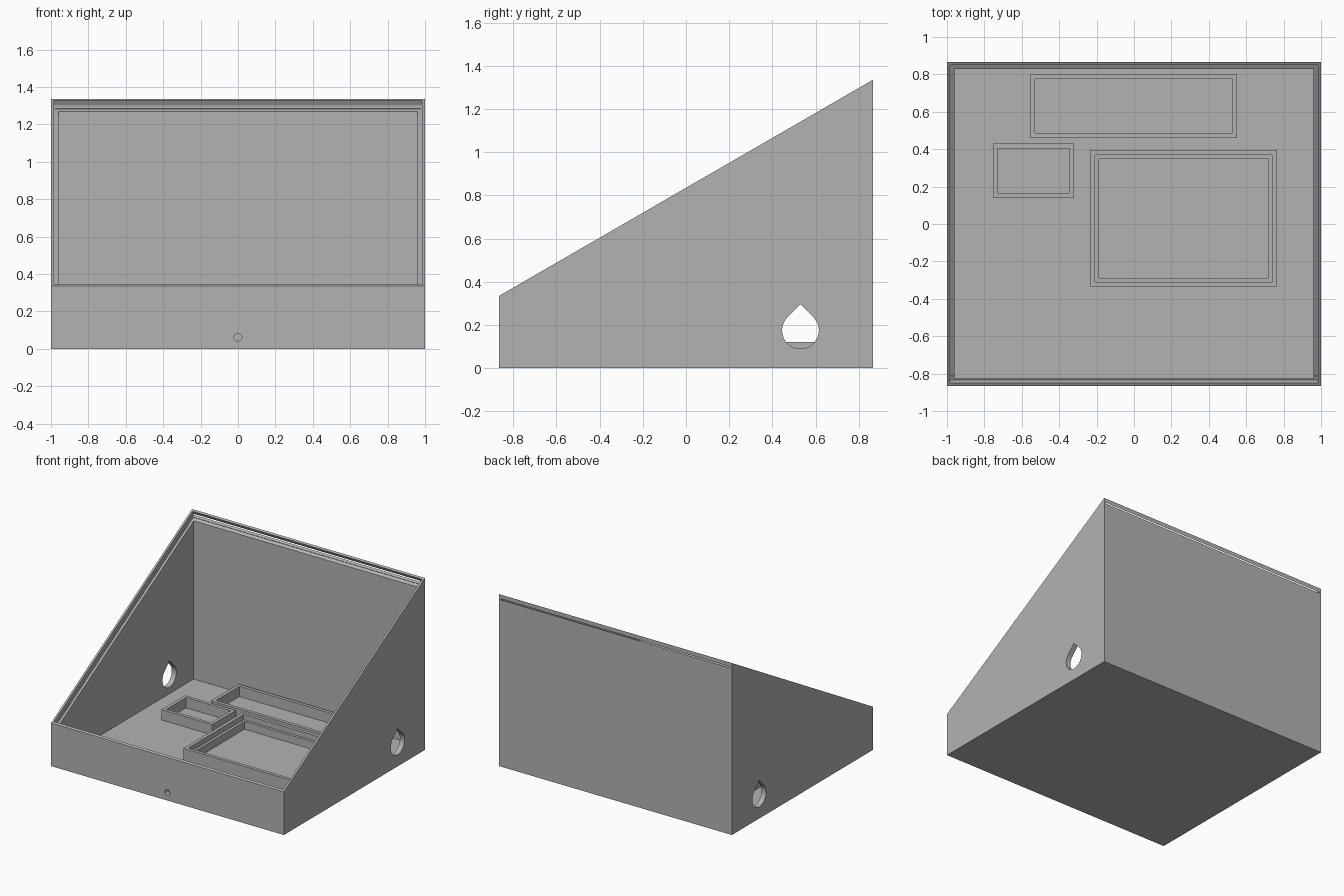
import bpy, bmesh, math
from mathutils import Matrix, Vector

if "Cube" in bpy.data.objects:
    bpy.data.objects.remove(bpy.data.objects["Cube"])

grey = bpy.data.materials.new("plain grey")
grey.diffuse_color = (0.45, 0.45, 0.45, 1)
grey.use_nodes = True
grey.node_tree.nodes["Principled BSDF"].inputs["Base Color"].default_value = grey.diffuse_color

W, D = 1.0, 0.865            # half width, half depth
Z_FRONT, Z_BACK = 0.335, 1.335
TILT = math.atan2(Z_BACK - Z_FRONT, 2 * D)


def prism(name, profile, lo, hi, axis="x"):
    """Extrude a 2D profile along x, y or z."""
    place = {"x": lambda a, b, t: (t, a, b),
             "y": lambda a, b, t: (a, t, b),
             "z": lambda a, b, t: (a, b, t)}[axis]
    bm = bmesh.new()
    face = bm.faces.new([bm.verts.new(place(a, b, lo)) for a, b in profile])
    top = bmesh.ops.extrude_face_region(bm, geom=[face])["geom"]
    verts = [g for g in top if isinstance(g, bmesh.types.BMVert)]
    bmesh.ops.translate(bm, verts=verts, vec=Vector(place(0, 0, hi - lo)))
    bmesh.ops.recalc_face_normals(bm, faces=bm.faces)
    mesh = bpy.data.meshes.new(name)
    bm.to_mesh(mesh)
    bm.free()
    mesh.materials.append(grey)
    obj = bpy.data.objects.new(name, mesh)
    bpy.context.collection.objects.link(obj)
    return obj


def box(name, x0, x1, y0, y1, z0, z1):
    return prism(name, [(x0, y0), (x1, y0), (x1, y1), (x0, y1)], z0, z1, "z")


def cut(target, cutter):
    """Subtract the cutter, then remove it."""
    mod = target.modifiers.new("cut", "BOOLEAN")
    mod.operation, mod.solver, mod.object = "DIFFERENCE", "EXACT", cutter
    bpy.context.view_layer.update()
    deps = bpy.context.evaluated_depsgraph_get()
    mesh = bpy.data.meshes.new_from_object(target.evaluated_get(deps))
    target.modifiers.clear()
    target.data = mesh
    bpy.data.objects.remove(cutter)


# Sloping case with an open interior
case = prism("sloped_case", [(-D, 0), (D, 0), (D, Z_BACK), (-D, Z_FRONT)], -W, W)
cut(case, box("interior_cutter", -0.96, 0.96, -0.825, 0.828, 0.04, 2))

# Stepped lid recess, cut square to the sloping rim
slope_len = math.hypot(2 * D, Z_BACK - Z_FRONT)
for inset, depth in ((0.0165, 0.035), (0.04, 0.039)):
    half = slope_len / 2 - inset
    side = 0.985 if inset < 0.02 else 0.978
    recess = box("recess_cutter", -side, side, -half, half, -depth, 0.2)
    recess.data.transform(Matrix.Translation((0, 0, (Z_FRONT + Z_BACK) / 2))
                          @ Matrix.Rotation(TILT, 4, "X"))
    cut(case, recess)

# Teardrop cable hole through both side walls
R, HY, HZ = 0.085, 0.53, 0.175
drop = [(HY, HZ + R * math.sqrt(2))]
for i in range(33):
    a = math.radians(135 + 270 * i / 32)
    drop.append((HY + R * math.cos(a), HZ + R * math.sin(a)))
cut(case, prism("side_hole_cutter", drop, -1.2, 1.2))

# Small round hole in the front wall
ring = [(0.021 * math.cos(math.tau * i / 24), 0.062 + 0.021 * math.sin(math.tau * i / 24))
        for i in range(24)]
cut(case, prism("front_hole_cutter", ring, -1.0, -0.8, "y"))


def tray(name, x0, x1, y0, y1, top, steps):
    """Rectangular holder; steps lists (inset, floor height) of each recess."""
    obj = box(name, x0, x1, y0, y1, 0.035, top)
    for t, z in steps:
        cut(obj, box("tray_cutter", x0 + t, x1 - t, y0 + t, y1 - t, z, 1))
    return obj


# Component holders on the floor
tray("back_holder", -0.555, 0.552, 0.46, 0.80, 0.12, [(0.026, 0.04)])
tray("small_holder", -0.755, -0.32, 0.14, 0.43, 0.12, [(0.026, 0.04)])
tray("large_holder", -0.235, 0.765, -0.335, 0.395, 0.14, [(0.026, 0.10), (0.047, 0.04)])
